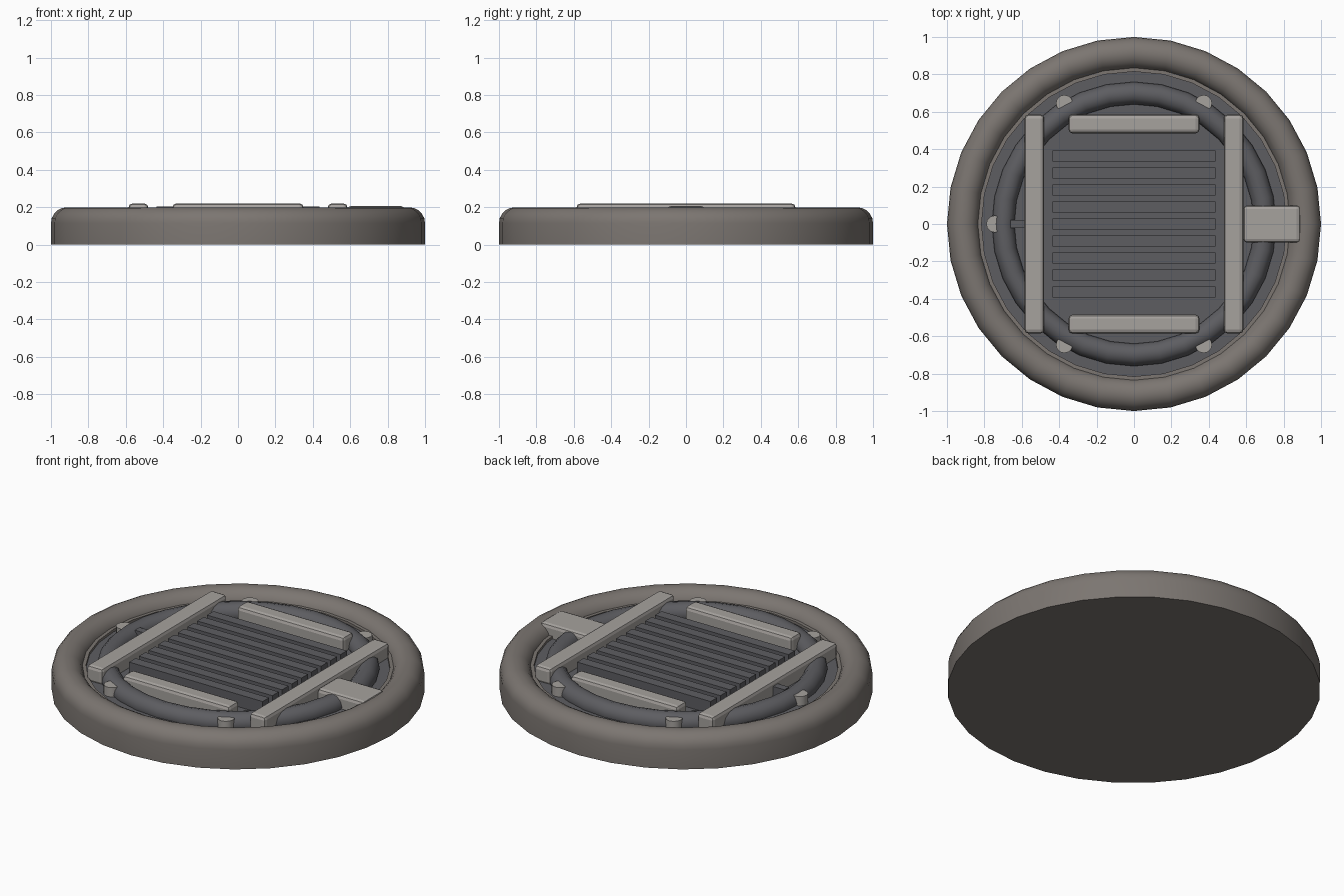
import bpy, bmesh
from math import cos, sin, pi, radians

if "Cube" in bpy.data.objects:
    bpy.data.objects.remove(bpy.data.objects["Cube"])


def material(name, rgb):
    m = bpy.data.materials.new(name)
    m.diffuse_color = (*rgb, 1)
    m.use_nodes = True
    m.node_tree.nodes["Principled BSDF"].inputs["Base Color"].default_value = m.diffuse_color
    return m


RING = material("warm_grey", (0.2, 0.18, 0.165))
BAR = material("light_grey", (0.38, 0.36, 0.34))
DARK = material("dark_grey", (0.11, 0.11, 0.12))


def finish(ob, mat, smooth=True):
    ob.data.materials.append(mat)
    if smooth:
        bpy.ops.object.select_all(action='DESELECT')
        ob.select_set(True)
        bpy.context.view_layer.objects.active = ob
        bpy.ops.object.shade_smooth_by_angle(angle=radians(35))
    return ob


def lathe(name, profile, mat, n=32, closed=False):
    # spin an (r, z) profile around z
    bm = bmesh.new()
    rows = []
    for r, z in profile:
        if r == 0:
            rows.append([bm.verts.new((0, 0, z))] * n)
        else:
            rows.append([bm.verts.new((r * cos(2 * pi * i / n), r * sin(2 * pi * i / n), z))
                         for i in range(n)])
    pairs = list(zip(rows, rows[1:])) + ([(rows[-1], rows[0])] if closed else [])
    for a, b in pairs:
        for i in range(n):
            j = (i + 1) % n
            bm.faces.new(list(dict.fromkeys((a[i], a[j], b[j], b[i]))))
    bmesh.ops.recalc_face_normals(bm, faces=bm.faces)
    me = bpy.data.meshes.new(name)
    bm.to_mesh(me)
    bm.free()
    ob = bpy.data.objects.new(name, me)
    bpy.context.collection.objects.link(ob)
    return finish(ob, mat)


def box(name, x, y, z, mat, bevel=0.0):
    # box from (min, max) ranges, optionally bevelled
    bpy.ops.mesh.primitive_cube_add(size=1)
    ob = bpy.context.object
    ob.name = name
    for v in ob.data.vertices:
        v.co = [(r[0] + r[1]) / 2 + c * (r[1] - r[0]) for r, c in zip((x, y, z), v.co)]
    if bevel:
        b = ob.modifiers.new("bevel", 'BEVEL')
        b.width, b.segments = bevel, 2
    return finish(ob, mat, False)


# outer rim: straight wall under a rounded top
arc = [(0.915 + 0.085 * cos(pi * i / 10), 0.115 + 0.085 * sin(pi * i / 10)) for i in range(11)]
lathe("outer_rim", [(0, 0), (1, 0)] + arc + [(0.83, 0.10)], RING)

# floor plate with a thin lip next to the rim
lathe("rim_lip", [(0.835, 0.02), (0.835, 0.145), (0.815, 0.145), (0.815, 0.02)], RING, closed=True)
lathe("floor_plate", [(0, 0.01), (0.82, 0.01), (0.82, 0.13), (0, 0.13)], DARK)

# inner round tube
tube = [(0.70 + 0.06 * cos(2 * pi * i / 12), 0.14 + 0.06 * sin(2 * pi * i / 12)) for i in range(12)]
lathe("inner_tube", tube, DARK, closed=True)

# grille slats
for i in range(9):
    y = (i - 4) * 0.091
    box(f"slat_{i}", (-0.437, 0.437), (y - 0.03, y + 0.03), (0.12, 0.203), DARK)

# frame bars
for s, side in ((-1, "left"), (1, "right")):
    xr = sorted((s * 0.48, s * 0.585))
    box(f"frame_bar_{side}", xr, (-0.585, 0.585), (0.12, 0.22), BAR, 0.02)
for s, side in ((-1, "front"), (1, "back")):
    yr = sorted((s * 0.485, s * 0.585))
    box(f"frame_bar_{side}", (-0.35, 0.35), yr, (0.12, 0.22), BAR, 0.02)

# hinge block and locating pin
box("hinge_block", (0.585, 0.89), (-0.1, 0.1), (0.10, 0.207), BAR, 0.02)
box("locating_pin", (-0.66, -0.56), (-0.022, 0.022), (0.12, 0.19), DARK)

# bolts around the tube
for i in range(6):
    a = i * pi / 3
    bpy.ops.mesh.primitive_cylinder_add(vertices=12, radius=0.045, depth=0.07,
                                        location=(0.745 * cos(a), 0.745 * sin(a), 0.15))
    bpy.context.object.name = f"bolt_{i}"
    finish(bpy.context.object, BAR)
